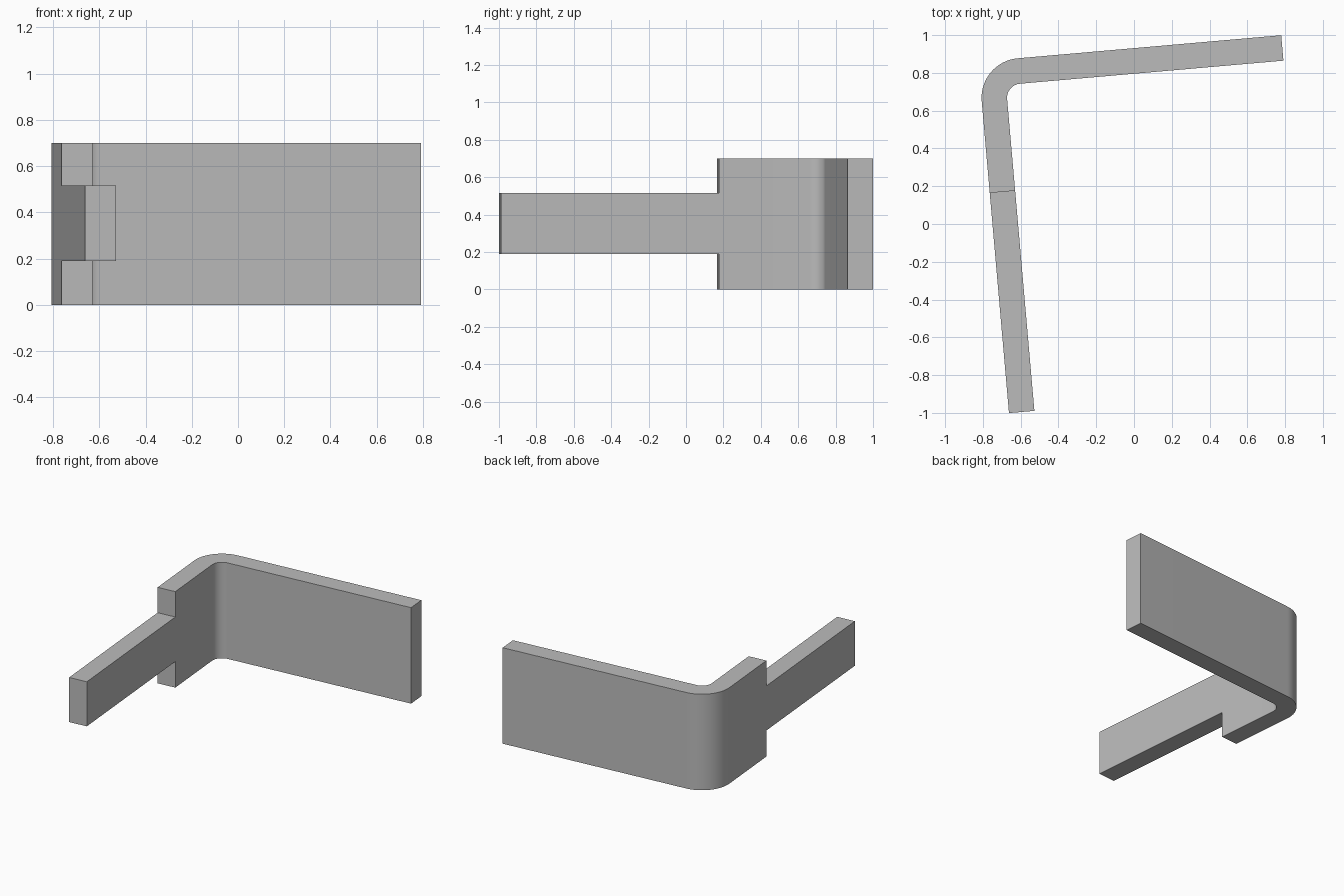
import bpy
import bmesh
from math import cos, sin, pi, radians
from mathutils import Matrix, Vector

cube = bpy.data.objects.get("Cube")
if cube:
    bpy.data.objects.remove(cube, do_unlink=True)

# Plate dimensions
RADIUS = 0.21           # outer bend radius
THICKNESS = 0.135
LONG_ARM = 1.40
STEP = 0.487            # wide section of the short arm
TONGUE_END = 1.657
HEIGHTS = (0, 0.19, 0.515, 0.70)
SEGMENTS = 24

# Outer face path around the bend, from the tongue tip to the long arm's end
path = [Vector((-RADIUS, -TONGUE_END, 0)), Vector((-RADIUS, -STEP, 0))]
for i in range(SEGMENTS + 1):
    a = pi - i * pi / 2 / SEGMENTS
    path.append(Vector((RADIUS * cos(a), RADIUS * sin(a), 0)))
path.append(Vector((LONG_ARM, RADIUS, 0)))

# Sheet with only the middle band kept along the tongue
bm = bmesh.new()
grid = [[bm.verts.new(p + Vector((0, 0, z))) for z in HEIGHTS] for p in path]
for i in range(len(path) - 1):
    for j in range(len(HEIGHTS) - 1):
        if i > 0 or j == 1:
            bm.faces.new((grid[i][j], grid[i][j + 1],
                          grid[i + 1][j + 1], grid[i + 1][j]))
loose = [v for v in bm.verts if not v.link_faces]
bmesh.ops.delete(bm, geom=loose, context='VERTS')
# Faces point away from the inside of the bend
bm.normal_update()
bm.faces.ensure_lookup_table()
if bm.faces[0].normal.x > 0:
    bmesh.ops.reverse_faces(bm, faces=bm.faces[:])
place = Matrix.Translation((-0.597, 0.668, 0)) @ Matrix.Rotation(radians(5), 4, 'Z')
bmesh.ops.transform(bm, matrix=place, verts=bm.verts[:])
mesh = bpy.data.meshes.new("bent_bracket")
bm.to_mesh(mesh)
bm.free()

bracket = bpy.data.objects.new("bent_bracket", mesh)
bpy.context.collection.objects.link(bracket)
bpy.context.view_layer.objects.active = bracket
bracket.select_set(True)

# Thicken the sheet inward
solid = bracket.modifiers.new("thickness", 'SOLIDIFY')
solid.thickness = THICKNESS
solid.offset = -1
solid.use_even_offset = True
bpy.ops.object.modifier_apply(modifier=solid.name)
bpy.ops.object.shade_smooth_by_angle(angle=radians(30))

# Plain grey finish
grey = bpy.data.materials.new("grey")
grey.use_nodes = True
colour = (0.5, 0.5, 0.5, 1)
grey.diffuse_color = colour
grey.node_tree.nodes["Principled BSDF"].inputs["Base Color"].default_value = colour
bracket.data.materials.append(grey)
